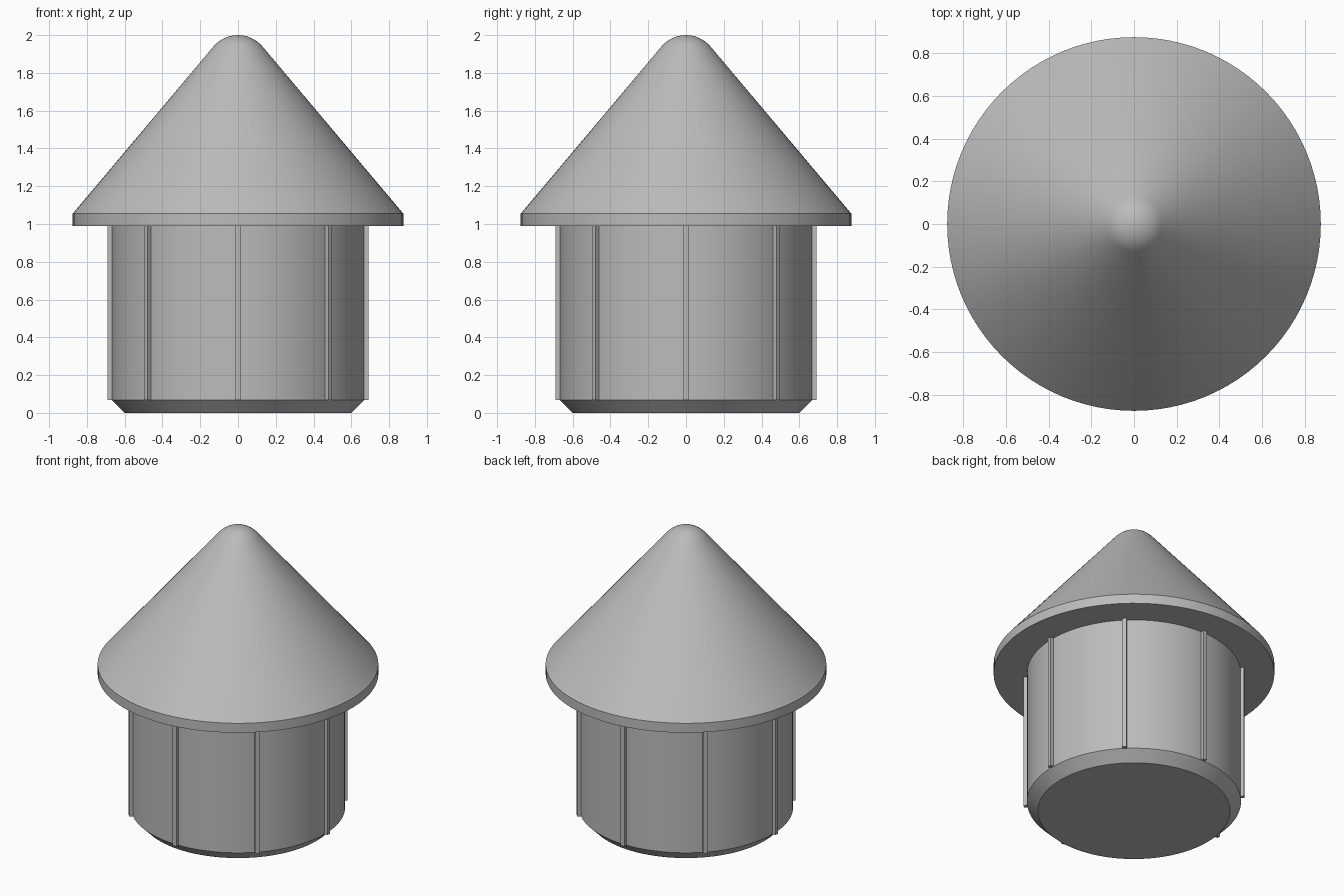
import bpy, bmesh, math
from mathutils import Matrix

if "Cube" in bpy.data.objects:
    bpy.data.objects.remove(bpy.data.objects["Cube"])

grey = bpy.data.materials.new("plain grey")
grey.diffuse_color = (0.5, 0.5, 0.5, 1)
grey.use_nodes = True
grey.node_tree.nodes["Principled BSDF"].inputs["Base Color"].default_value = grey.diffuse_color


def add_object(name, bm):
    mesh = bpy.data.meshes.new(name)
    bmesh.ops.recalc_face_normals(bm, faces=bm.faces)
    bm.to_mesh(mesh)
    bm.free()
    mesh.materials.append(grey)
    ob = bpy.data.objects.new(name, mesh)
    bpy.context.collection.objects.link(ob)
    return ob


def lathe(name, profile, steps=96):
    """Spin a radius/height profile around the z axis."""
    bm = bmesh.new()
    verts = [bm.verts.new((r, 0, z)) for r, z in profile]
    edges = [bm.edges.new(pair) for pair in zip(verts, verts[1:])]
    bmesh.ops.spin(bm, geom=verts + edges, cent=(0, 0, 0), axis=(0, 0, 1),
                   angle=math.tau, steps=steps)
    bmesh.ops.remove_doubles(bm, verts=bm.verts, dist=0.0001)
    ob = add_object(name, bm)
    bpy.ops.object.select_all(action='DESELECT')
    ob.select_set(True)
    bpy.context.view_layer.objects.active = ob
    bpy.ops.object.shade_smooth_by_angle(angle=math.radians(25))
    return ob


# Cylindrical plug with a chamfered lower edge
lathe("plug_body", [(0, 0), (0.60, 0), (0.667, 0.067), (0.667, 0.99), (0, 0.99)])

# Conical cap: flat underside, short rim, cone, tangent rounded tip
rim_r, rim_z, tip_r = 0.875, 1.055, 0.17
tip_z = 2 - tip_r
slope = math.atan2(0.745, 0.885)      # elevation of the cone's surface normal
tip = []
for i in range(9):
    a = slope + (math.pi / 2 - slope) * i / 8
    tip.append((tip_r * math.cos(a) if i < 8 else 0, tip_z + tip_r * math.sin(a)))
lathe("conical_cap", [(0, 0.99), (rim_r, 0.99), (rim_r, rim_z)] + tip)

# Eight thin vertical grip ribs around the plug
bm = bmesh.new()
for i in range(8):
    place = (Matrix.Rotation(i * math.tau / 8, 4, 'Z')
             @ Matrix.Translation((0.67, 0, 0.5285))
             @ Matrix.Diagonal((0.04, 0.027, 0.923, 1)))
    bmesh.ops.create_cube(bm, size=1, matrix=place)
add_object("grip_ribs", bm)
